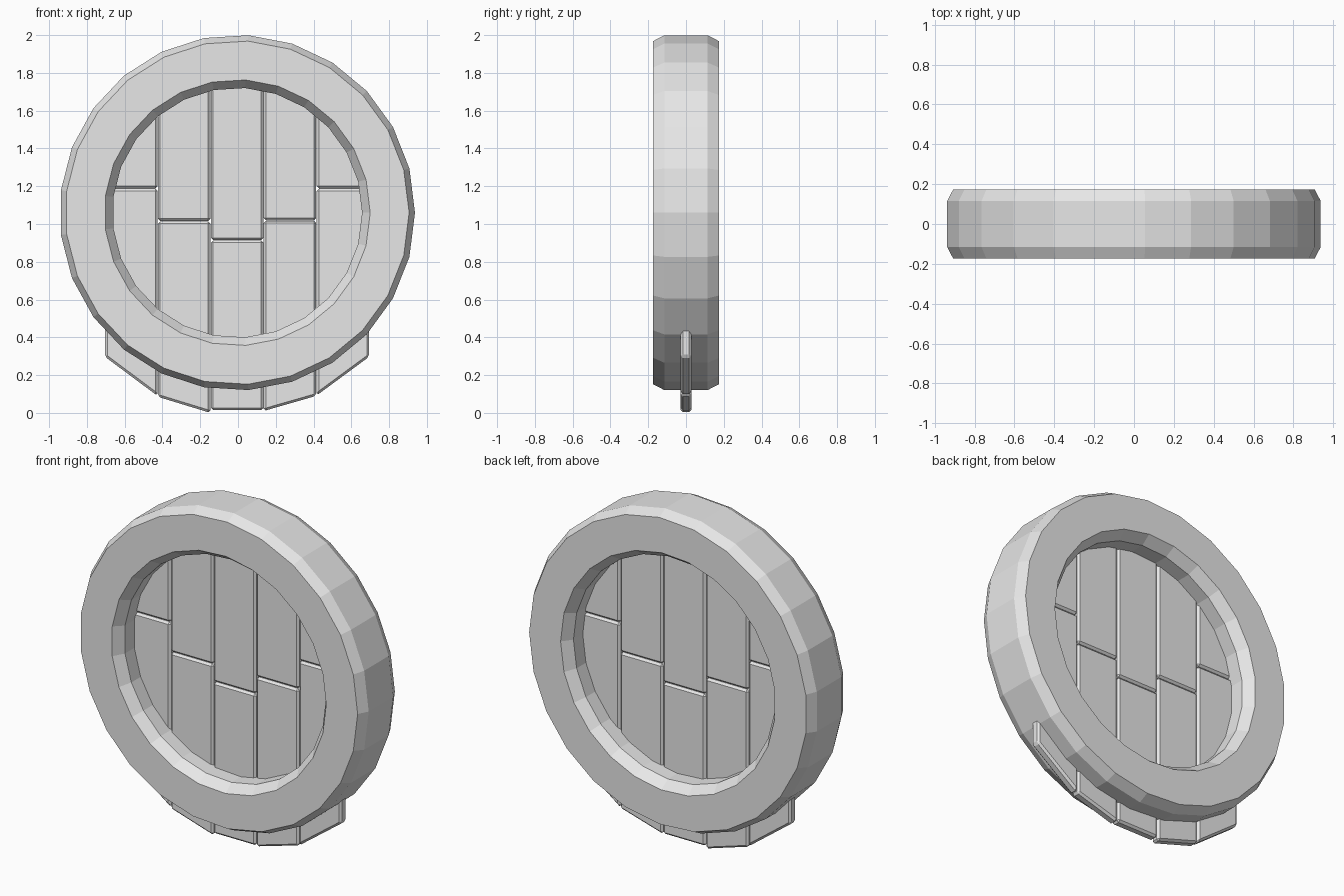
import bpy, bmesh, math

cube = bpy.data.objects.get("Cube")
if cube:
    bpy.data.objects.remove(cube, do_unlink=True)

# Single flat grey material
grey = bpy.data.materials.new("light grey")
grey.use_nodes = True
colour = (0.8, 0.8, 0.8, 1)
grey.diffuse_color = colour
grey.node_tree.nodes["Principled BSDF"].inputs["Base Color"].default_value = colour


def add_object(name, bm):
    bmesh.ops.recalc_face_normals(bm, faces=bm.faces)
    mesh = bpy.data.meshes.new(name)
    bm.to_mesh(mesh)
    bm.free()
    mesh.materials.append(grey)
    ob = bpy.data.objects.new(name, mesh)
    bpy.context.collection.objects.link(ob)
    return ob


def make_ring(name, centre, section, segments):
    """Sweep a closed (radius, y) section around the y axis."""
    bm = bmesh.new()
    loops = []
    for i in range(segments):
        a = math.tau * i / segments
        loops.append([bm.verts.new((centre[0] + r * math.cos(a), y,
                                    centre[1] + r * math.sin(a)))
                      for r, y in section])
    n = len(section)
    for i in range(segments):
        here, after = loops[i], loops[(i + 1) % segments]
        for j in range(n):
            k = (j + 1) % n
            bm.faces.new((here[j], here[k], after[k], after[j]))
    return add_object(name, bm)


def make_plank(name, outline, half_depth=0.028, bevel=0.012):
    """Extrude an (x, z) outline through y and chamfer its edges."""
    bm = bmesh.new()
    face = bm.faces.new([bm.verts.new((x, -half_depth, z)) for x, z in outline])
    ext = bmesh.ops.extrude_face_region(bm, geom=[face])
    moved = [v for v in ext["geom"] if isinstance(v, bmesh.types.BMVert)]
    bmesh.ops.translate(bm, verts=moved, vec=(0, 2 * half_depth, 0))
    ob = add_object(name, bm)
    mod = ob.modifiers.new("chamfer", 'BEVEL')
    mod.width = bevel
    mod.segments = 1
    mod.limit_method = 'ANGLE'
    return ob


# Chamfered round frame
half = [(0.704, -0.174), (0.910, -0.174), (0.941, -0.115)]
back = [(0.941, 0.115), (0.910, 0.174), (0.704, 0.174)]
inner = [(0.661, 0.115), (0.661, -0.115)]
make_ring("round_frame", (-0.004, 1.06), half + back + inner, 25)

# Five columns of planks, each split into a lower and an upper board:
# (bottom left, bottom right, split, top left, top right)
columns = [
    (0.297, 0.090, 1.188, 1.50, 1.72),
    (0.085, 0.000, 1.015, 1.72, 1.84),
    (0.015, 0.015, 0.914, 1.86, 1.86),
    (0.010, 0.090, 1.018, 1.84, 1.72),
    (0.092, 0.297, 1.188, 1.72, 1.50),
]
width, start, gap = 0.28, -0.705, 0.001
for i, (bl, br, split, tl, tr) in enumerate(columns):
    x0 = start + i * width + gap
    x1 = start + (i + 1) * width - gap
    make_plank(f"lower_plank_{i + 1}",
               [(x0, bl), (x1, br), (x1, split - gap), (x0, split - gap)])
    make_plank(f"upper_plank_{i + 1}",
               [(x0, split + gap), (x1, split + gap), (x1, tr), (x0, tl)])
